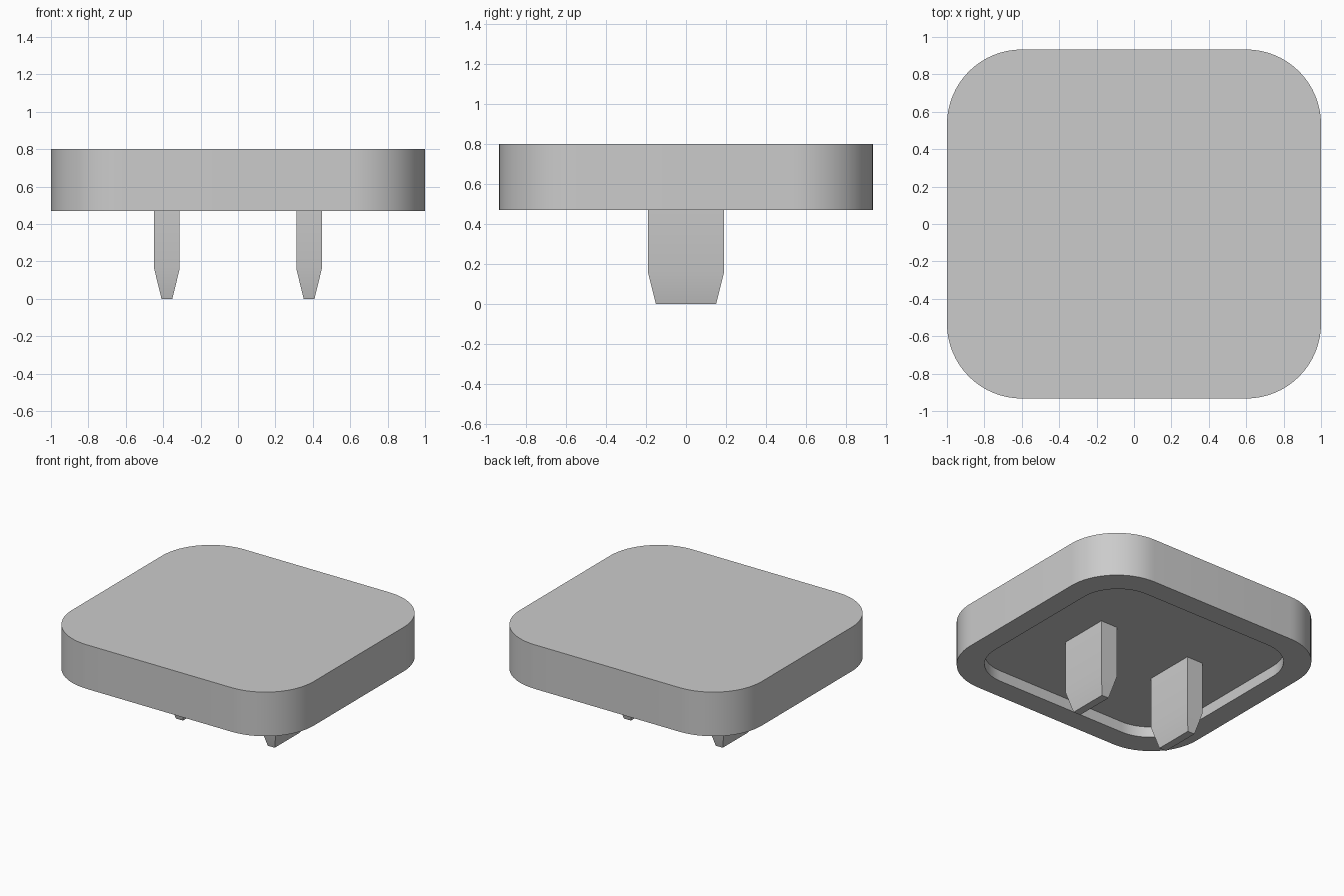
import bpy
import bmesh
from math import cos, sin, pi

cube = bpy.data.objects.get("Cube")
if cube:
    bpy.data.objects.remove(cube, do_unlink=True)

grey = bpy.data.materials.new("light_grey_plastic")
grey.use_nodes = True
COLOUR = (0.6, 0.6, 0.6, 1)
grey.diffuse_color = COLOUR
grey.node_tree.nodes["Principled BSDF"].inputs["Base Color"].default_value = COLOUR


def rounded_outline(hx, hy, r, steps=16):
    """Counter-clockwise rounded rectangle."""
    points = []
    for i, (sx, sy) in enumerate([(1, 1), (-1, 1), (-1, -1), (1, -1)]):
        for k in range(steps + 1):
            a = (i + k / steps) * pi / 2
            points.append((sx * (hx - r) + r * cos(a), sy * (hy - r) + r * sin(a)))
    return points


def rectangle(cx, hx, hy):
    return [(cx + sx * hx, sy * hy) for sx, sy in [(1, 1), (-1, 1), (-1, -1), (1, -1)]]


def loft(name, sections):
    """Skin a stack of matching (outline, z) sections and cap both ends."""
    bm = bmesh.new()
    rings = [[bm.verts.new((x, y, z)) for x, y in pts] for pts, z in sections]
    for a, b in zip(rings, rings[1:]):
        for i in range(len(a)):
            j = (i + 1) % len(a)
            bm.faces.new((a[i], a[j], b[j], b[i]))
    bm.faces.new(rings[0][::-1])
    bm.faces.new(rings[-1])
    bmesh.ops.recalc_face_normals(bm, faces=bm.faces)
    mesh = bpy.data.meshes.new(name)
    bm.to_mesh(mesh)
    bm.free()
    mesh.materials.append(grey)
    obj = bpy.data.objects.new(name, mesh)
    bpy.context.collection.objects.link(obj)
    bpy.ops.object.select_all(action="DESELECT")
    obj.select_set(True)
    bpy.context.view_layer.objects.active = obj
    bpy.ops.object.shade_smooth_by_angle(angle=pi / 6)
    return obj


# Cap with a shallow recess underneath
BOTTOM, TOP, CEILING = 0.47, 0.8, 0.55
outer = rounded_outline(1.0, 0.933, 0.4)
inner = rounded_outline(0.837, 0.77, 0.3)
loft("cap", [(outer, TOP), (outer, BOTTOM), (inner, BOTTOM), (inner, CEILING)])

# Two tapered prongs
for side, cx in (("left", 0.38), ("right", -0.38)):
    shaft = rectangle(cx, 0.068, 0.19)
    tip = rectangle(cx, 0.029, 0.15)
    loft(side + "_prong", [(tip, 0), (shaft, 0.16), (shaft, CEILING)])
